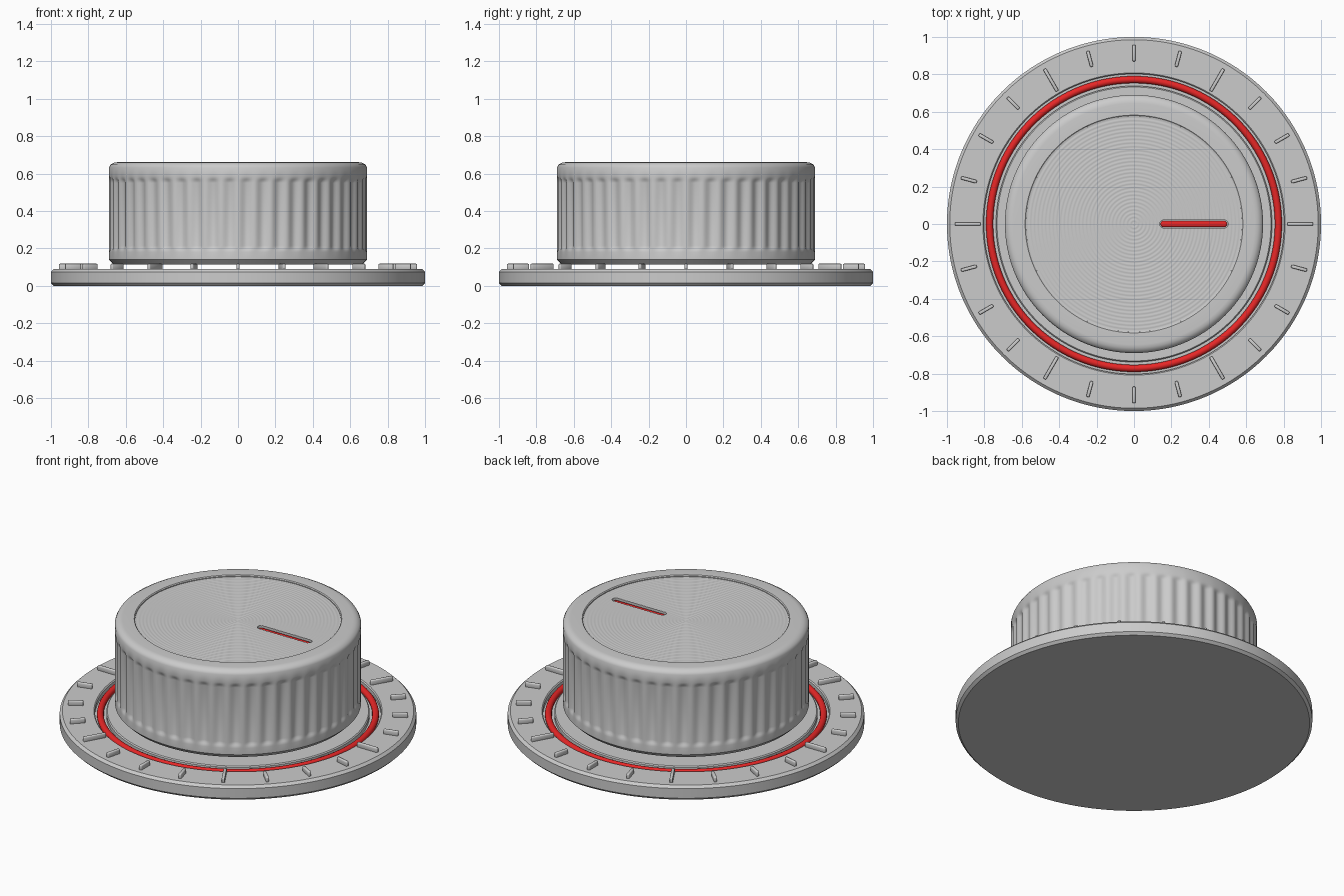
import bpy, bmesh
from math import sin, cos, pi, tau, radians
from mathutils import Matrix, Vector

if "Cube" in bpy.data.objects:
    bpy.data.objects.remove(bpy.data.objects["Cube"])


def finish(bm, name, angle=35, mat=None):
    bmesh.ops.recalc_face_normals(bm, faces=bm.faces)
    me = bpy.data.meshes.new(name)
    bm.to_mesh(me)
    bm.free()
    ob = bpy.data.objects.new(name, me)
    bpy.context.collection.objects.link(ob)
    if mat:
        me.materials.append(mat)
    smooth(ob, angle)
    return ob


def smooth(ob, angle):
    bpy.ops.object.select_all(action='DESELECT')
    ob.select_set(True)
    bpy.context.view_layer.objects.active = ob
    bpy.ops.object.shade_smooth_by_angle(angle=radians(angle))


def lathe(name, profile, segs, flute=None, closed=False, angle=35, mat=None):
    """Spin an (r, z) profile; flute(a, z) is subtracted from the radius."""
    bm = bmesh.new()
    rows = []
    for r, z in profile:
        if r < 1e-6:
            rows.append([bm.verts.new((0, 0, z))] * segs)
            continue
        row = []
        for i in range(segs):
            a = tau * i / segs
            q = r - (flute(a, z) if flute else 0)
            row.append(bm.verts.new((q * cos(a), q * sin(a), z)))
        rows.append(row)
    pairs = list(zip(rows, rows[1:]))
    if closed:
        pairs.append((rows[-1], rows[0]))
    for lo, hi in pairs:
        for i in range(segs):
            j = (i + 1) % segs
            bm.faces.new(list(dict.fromkeys((lo[i], lo[j], hi[j], hi[i]))))
    return finish(bm, name, angle, mat)


def slot_bar(name, x0, x1, half, z0, z1, bevel=0.0, mat=None):
    """Round-ended bar along x, optionally with rounded top edges."""
    bm = bmesh.new()
    rows = []
    steps = [(0, z0), (0, z1 - bevel)]
    if bevel:
        steps += [(bevel * (1 - cos(t)), z1 - bevel + bevel * sin(t))
                  for t in (pi / 6, pi / 3, pi / 2)]
    for inset, z in steps:
        h, row = half - inset, []
        for cx, start in ((x1 - half, -pi / 2), (x0 + half, pi / 2)):
            for k in range(11):
                a = start + pi * k / 10
                row.append(bm.verts.new((cx + h * cos(a), h * sin(a), z)))
        rows.append(row)
    n = len(rows[0])
    for lo, hi in zip(rows, rows[1:]):
        for i in range(n):
            j = (i + 1) % n
            bm.faces.new((lo[i], lo[j], hi[j], hi[i]))
    bm.faces.new(rows[0][::-1])
    bm.faces.new(rows[-1])
    return finish(bm, name, 35, mat)


red = bpy.data.materials.new("red")
red.diffuse_color = (0.8, 0.02, 0.02, 1)
red.use_nodes = True
red.node_tree.nodes["Principled BSDF"].inputs["Base Color"].default_value = red.diffuse_color

# Base plate with a recessed channel
lathe("base_plate", [(0, 0), (0.985, 0), (1, 0.015), (1, 0.075), (0.985, 0.09),
                     (0.808, 0.09), (0.802, 0.084), (0.802, 0.06),
                     (0.738, 0.06), (0.738, 0.084), (0.732, 0.09), (0, 0.09)], 192)

# Red ring lying in the channel
lathe("accent_ring", [(0.772 + 0.019 * cos(tau * k / 14), 0.07 + 0.019 * sin(tau * k / 14))
                      for k in range(14)], 160, closed=True, mat=red)

# Scale ticks, every fourth one longer
bm = bmesh.new()
for i in range(24):
    r0, r1 = (0.82 if i % 4 == 0 else 0.87), 0.957
    m = (Matrix.Rotation(tau * i / 24, 4, 'Z')
         @ Matrix.Translation(((r0 + r1) / 2, 0, 0.102))
         @ Matrix.Diagonal((r1 - r0, 0.018, 0.032, 1)))
    bmesh.ops.create_cube(bm, size=1, matrix=m)
bmesh.ops.bevel(bm, geom=bm.edges[:], offset=0.005, segments=2,
                profile=0.5, affect='EDGES')
finish(bm, "scale_ticks", 50)


# Knob body with vertical grip flutes that fade out at both ends
def flute(a, z):
    t = min(max(min(z - 0.18, 0.585 - z) / 0.035, 0), 1)
    return 0.014 * t * t * (3 - 2 * t) * (0.5 - 0.5 * cos(48 * a))


grip = [0.18, 0.19, 0.1975, 0.205, 0.215, 0.38, 0.55, 0.56, 0.5675, 0.575, 0.585]
lathe("knob_body", [(0, 0.115), (0.665, 0.115), (0.69, 0.14)]
      + [(0.69, z) for z in grip]
      + [(0.69, 0.633), (0.682, 0.648), (0.662, 0.659), (0.645, 0.661),
         (0.582, 0.661), (0.577, 0.656), (0.577, 0.615), (0, 0.615)], 384, flute)

# Cap insert with fine concentric turning marks
rings, per = 29, 4
R = 0.577
cap = lathe("knob_cap", [(0, 0.612), (R, 0.612)]
            + [(R * (1 - k / (rings * per)), 0.65 + 0.001 * cos(tau * k / per))
               for k in range(rings * per + 1)], 160)

# Indicator slot cut into the cap, with a red inlay
cutter = slot_bar("slot_cutter", 0.137, 0.503, 0.021, 0.628, 0.70)
mod = cap.modifiers.new("slot", 'BOOLEAN')
mod.operation, mod.solver, mod.object = 'DIFFERENCE', 'EXACT', cutter
bpy.context.view_layer.objects.active = cap
bpy.ops.object.modifier_apply(modifier="slot")
bpy.data.objects.remove(cutter)
smooth(cap, 35)
slot_bar("indicator_inlay", 0.142, 0.498, 0.017, 0.625, 0.642, 0.01, red)
